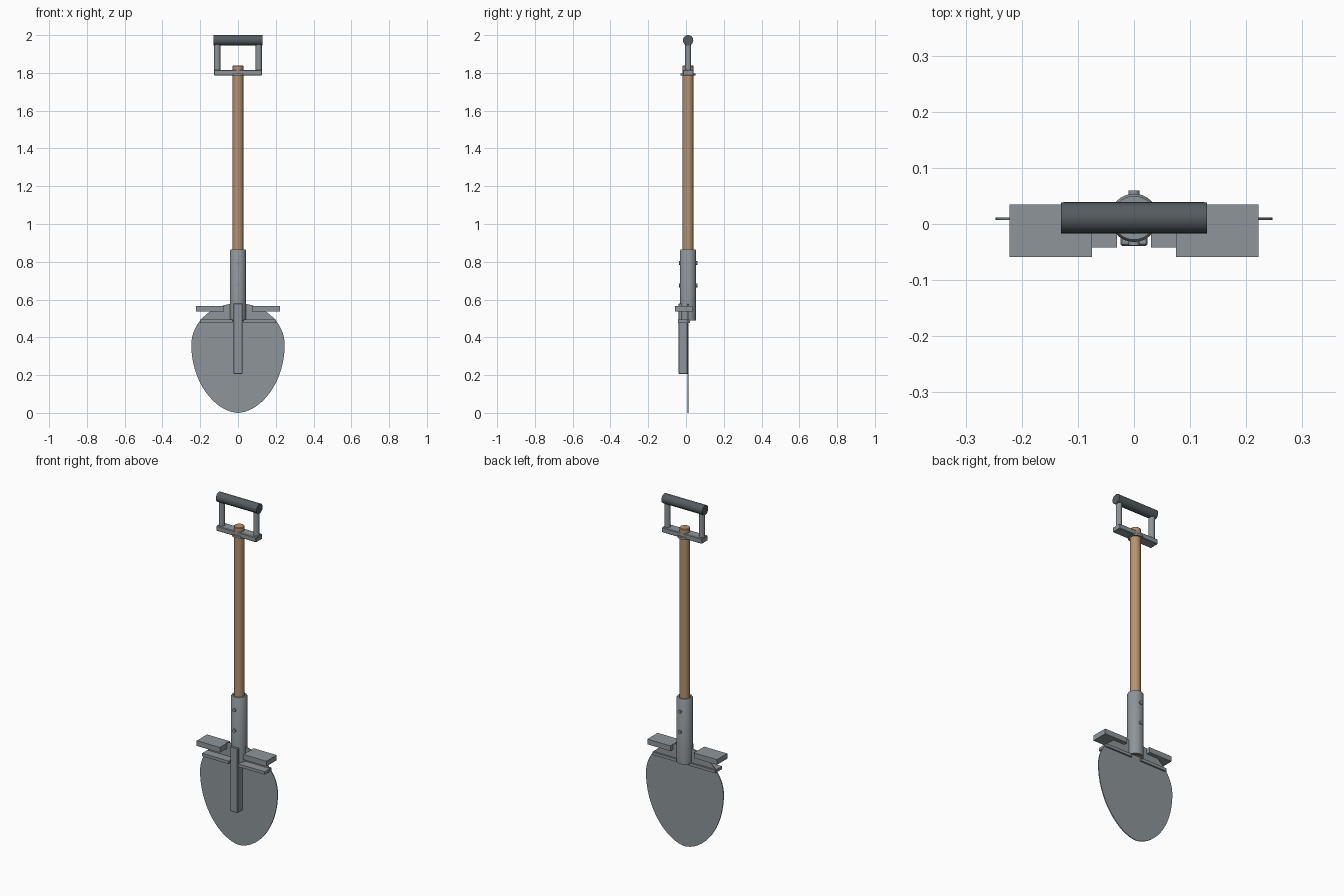
import bpy, bmesh, math

if "Cube" in bpy.data.objects:
    bpy.data.objects.remove(bpy.data.objects["Cube"])

YC = 0.011  # shaft axis offset in y


def material(name, rgb):
    m = bpy.data.materials.new(name)
    m.diffuse_color = (*rgb, 1)
    m.use_nodes = True
    m.node_tree.nodes["Principled BSDF"].inputs["Base Color"].default_value = m.diffuse_color
    return m


steel = material("steel", (0.27, 0.30, 0.32))
wood = material("wood", (0.47, 0.29, 0.16))
dark = material("dark_grip", (0.09, 0.105, 0.115))


def bevel(ob, width):
    b = ob.modifiers.new("bevel", "BEVEL")
    b.width, b.segments, b.limit_method = width, 1, "ANGLE"


def box(name, x, y, z, mat=steel, chamfer=0.0):
    bpy.ops.mesh.primitive_cube_add(
        size=1, location=[(a + b) / 2 for a, b in (x, y, z)])
    ob = bpy.context.object
    ob.name = name
    ob.scale = [abs(b - a) for a, b in (x, y, z)]
    bpy.ops.object.transform_apply(location=False, rotation=False, scale=True)
    ob.data.materials.append(mat)
    if chamfer:
        bevel(ob, chamfer)
    return ob


def cyl(name, r, length, loc, axis="z", mat=steel, sides=32, chamfer=0.0):
    rot = {"x": (0, math.pi / 2, 0), "y": (math.pi / 2, 0, 0), "z": (0, 0, 0)}[axis]
    bpy.ops.mesh.primitive_cylinder_add(
        vertices=sides, radius=r, depth=length, location=loc, rotation=rot)
    ob = bpy.context.object
    ob.name = name
    ob.data.materials.append(mat)
    bpy.ops.object.shade_smooth_by_angle(angle=math.radians(35))
    if chamfer:
        bevel(ob, chamfer)
    return ob


def mesh_object(name, bm, mat=steel):
    bmesh.ops.recalc_face_normals(bm, faces=bm.faces)
    me = bpy.data.meshes.new(name)
    bm.to_mesh(me)
    bm.free()
    ob = bpy.data.objects.new(name, me)
    bpy.context.collection.objects.link(ob)
    me.materials.append(mat)
    return ob


# Blade: flat egg-shaped plate, rounded above and narrower below
bm = bmesh.new()
ring = []
for i in range(64):
    a = 2 * math.pi * i / 64
    c, s = math.cos(a), math.sin(a)
    if s >= 0:
        x, z = 0.247 * c, 0.36 + 0.22 * s
    else:
        x, z = 0.247 * math.copysign(abs(c) ** 1.12, c), 0.36 + 0.36 * s
    ring.append(bm.verts.new((x, 0.007, z)))
face = bm.faces.new(ring)
ext = bmesh.ops.extrude_face_region(bm, geom=[face])
new = [g for g in ext["geom"] if isinstance(g, bmesh.types.BMVert)]
bmesh.ops.translate(bm, verts=new, vec=(0, 0.005, 0))
mesh_object("blade", bm)

# Socket: open tube around the foot of the shaft
bm = bmesh.new()
profile = [(0.030, 0.49), (0.043, 0.49), (0.043, 0.858), (0.039, 0.865), (0.030, 0.865)]
verts = [bm.verts.new((r, 0, z)) for r, z in profile]
edges = [bm.edges.new((verts[i], verts[(i + 1) % 5])) for i in range(5)]
bmesh.ops.spin(bm, geom=verts + edges, cent=(0, 0, 0), axis=(0, 0, 1),
               angle=2 * math.pi, steps=32, use_merge=True)
bmesh.ops.remove_doubles(bm, verts=bm.verts, dist=1e-5)
socket = mesh_object("socket", bm)
socket.location.y = YC
bpy.ops.object.select_all(action="DESELECT")
socket.select_set(True)
bpy.context.view_layer.objects.active = socket
bpy.ops.object.shade_smooth_by_angle(angle=math.radians(35))

# Wooden shaft and through bolts
cyl("shaft", 0.0285, 1.34, (0, YC, 1.17), mat=wood, chamfer=0.003)
for i, z in enumerate((0.675, 0.793)):
    cyl(f"bolt_{i}", 0.010, 0.098, (0, YC, z), axis="y", sides=16)

# Spine on the front of the blade
box("spine", (-0.024, 0.024), (-0.039, 0.009), (0.206, 0.58), chamfer=0.003)

# Foot treads and stiffening bars, both sides
for side, s in (("left", -1), ("right", 1)):
    box(f"tread_{side}", (s * 0.075, s * 0.222), (-0.059, 0.035), (0.537, 0.567))
    box(f"stiffener_{side}", (s * 0.030, s * 0.20), (-0.042, 0.021), (0.477, 0.494))
    cyl(f"handle_post_{side}", 0.0165, 0.16, (s * 0.11, YC, 1.885), sides=24)

# Handle: crossbar, collar and dark grip
box("handle_crossbar", (-0.128, 0.128), (YC - 0.028, YC + 0.028), (1.787, 1.816), chamfer=0.003)
cyl("handle_collar", 0.039, 0.012, (0, YC, 1.791))
cyl("grip", 0.0275, 0.26, (0, YC, 1.9725), axis="x", mat=dark)
